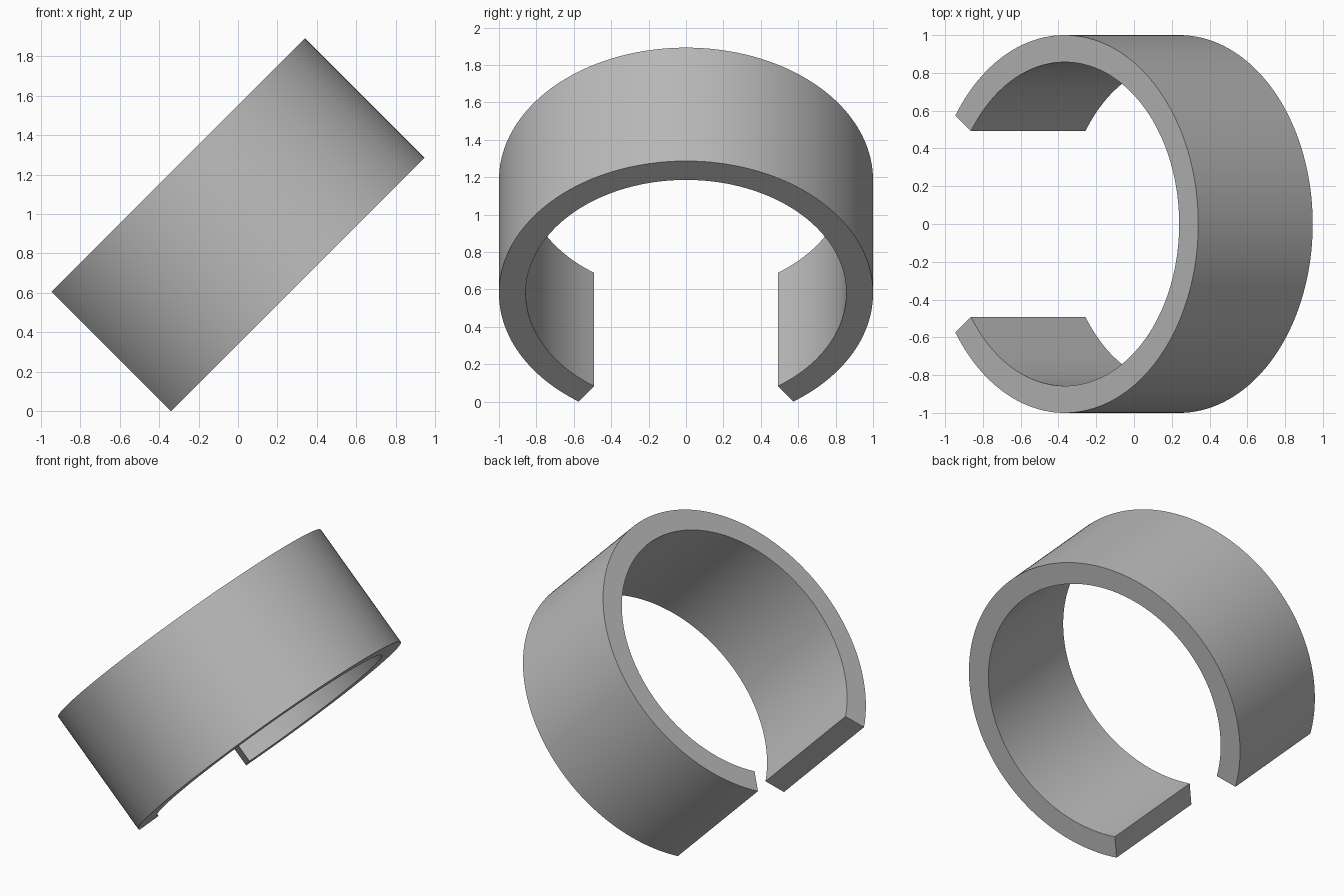
import bpy
import bmesh
import math
from mathutils import Matrix

OUTER, INNER, WIDTH = 1.0, 0.857, 0.857
HALF_ARC = math.radians(145)      # the band stops 35 degrees short on each side
SEGMENTS = 144

cube = bpy.data.objects.get("Cube")
if cube:
    bpy.data.objects.remove(cube, do_unlink=True)

# Plain grey finish
grey = bpy.data.materials.new("grey")
grey.use_nodes = True
colour = (0.5, 0.5, 0.5, 1)
grey.diffuse_color = colour
grey.node_tree.nodes["Principled BSDF"].inputs["Base Color"].default_value = colour

# Open band: a rectangular section swept round the arc, closed at both ends
h = WIDTH / 2
section = [(INNER, -h), (OUTER, -h), (OUTER, h), (INNER, h)]
bm = bmesh.new()
rings = []
for i in range(SEGMENTS + 1):
    a = HALF_ARC * (2 * i / SEGMENTS - 1)
    rings.append([bm.verts.new((r * math.cos(a), r * math.sin(a), z)) for r, z in section])
for ring, following in zip(rings, rings[1:]):
    for j in range(4):
        k = (j + 1) % 4
        bm.faces.new((ring[j], ring[k], following[k], following[j]))
bm.faces.new(rings[0])
bm.faces.new(rings[-1])
bmesh.ops.recalc_face_normals(bm, faces=bm.faces)

# Tilt by 45 degrees, then centre and stand on the ground
bm.transform(Matrix.Rotation(math.radians(-45), 4, 'Y'))
xs = [v.co.x for v in bm.verts]
low = min(v.co.z for v in bm.verts)
bm.transform(Matrix.Translation((-(min(xs) + max(xs)) / 2, 0, -low)))

mesh = bpy.data.meshes.new("open_band")
bm.to_mesh(mesh)
bm.free()
mesh.materials.append(grey)
band = bpy.data.objects.new("open_band", mesh)
bpy.context.collection.objects.link(band)

# Smooth curved walls with crisp rims
bpy.ops.object.select_all(action='DESELECT')
band.select_set(True)
bpy.context.view_layer.objects.active = band
bpy.ops.object.shade_smooth_by_angle(angle=math.radians(30))
